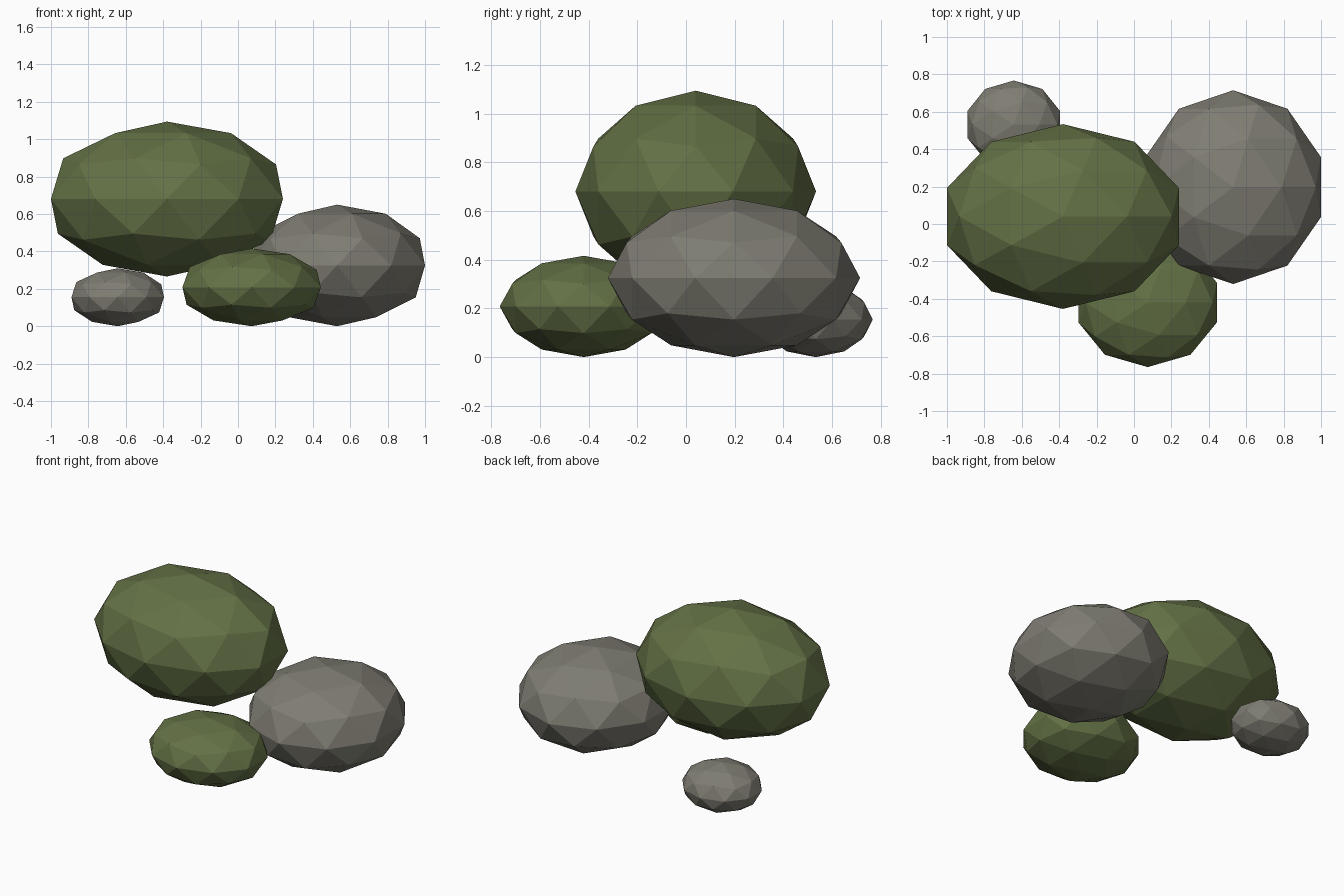
import bpy

if "Cube" in bpy.data.objects:
    bpy.data.objects.remove(bpy.data.objects["Cube"])


def material(name, rgb):
    m = bpy.data.materials.new(name)
    m.diffuse_color = (*rgb, 1.0)
    m.use_nodes = True
    m.node_tree.nodes["Principled BSDF"].inputs["Base Color"].default_value = m.diffuse_color
    return m


moss = material("moss green", (0.125, 0.165, 0.060))
stone = material("stone grey", (0.210, 0.203, 0.168))


def boulder(name, centre, radii, mat):
    """Low-poly squashed icosphere with flat faces."""
    bpy.ops.mesh.primitive_ico_sphere_add(subdivisions=2, radius=1.0)
    ob = bpy.context.object
    ob.name = name
    ob.location = centre
    ob.scale = radii
    bpy.ops.object.transform_apply(location=False, rotation=False, scale=True)
    bpy.ops.object.shade_flat()
    ob.data.materials.append(mat)


# Large mossy boulder resting on top of the others
boulder("large_mossy_boulder", (-0.38, 0.04, 0.68), (0.652, 0.494, 0.414), moss)
# Large bare boulder on the right
boulder("large_grey_boulder", (0.53, 0.197, 0.325), (0.494, 0.518, 0.325), stone)
# Small mossy boulder at the front
boulder("small_mossy_boulder", (0.073, -0.42, 0.208), (0.389, 0.345, 0.208), moss)
# Small bare boulder at the back left
boulder("small_grey_boulder", (-0.643, 0.532, 0.155), (0.260, 0.235, 0.155), stone)
